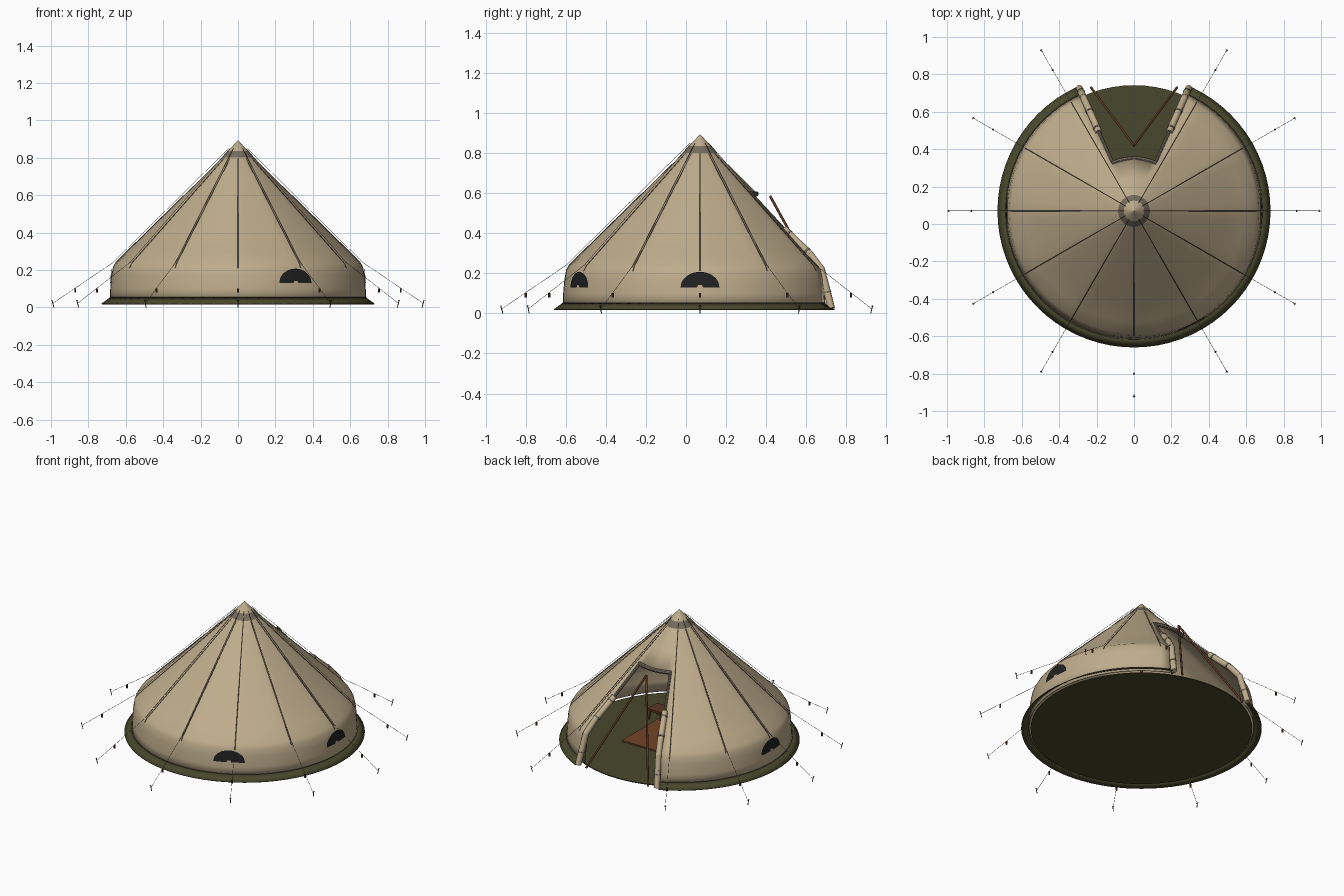
import bpy, bmesh
from math import sin, cos, radians, sqrt
from mathutils import Vector, Matrix

if "Cube" in bpy.data.objects:
    bpy.data.objects.remove(bpy.data.objects["Cube"])

CY = 0.07                      # tent axis
STEP = 5                       # degrees per segment
DOOR = (65, 115)               # door wedge, degrees


def material(name, rgb):
    m = bpy.data.materials.new(name)
    m.use_nodes = True
    m.diffuse_color = (*rgb, 1)
    bsdf = m.node_tree.nodes["Principled BSDF"]
    bsdf.inputs["Base Color"].default_value = (*rgb, 1)
    bsdf.inputs["Roughness"].default_value = 0.9
    return m


CANVAS = material("canvas tan", (0.52, 0.415, 0.265))
TRIM = material("shaded canvas", (0.18, 0.15, 0.11))
GREEN = material("olive groundsheet", (0.066, 0.064, 0.025))
ROPE = material("dark rope", (0.06, 0.05, 0.038))
BLACK = material("black mesh", (0.015, 0.015, 0.016))
WOOD = material("brown wood", (0.11, 0.04, 0.016))
RUG = material("rust rug", (0.17, 0.055, 0.02))


def polar(deg, r, z):
    a = radians(deg)
    return Vector((r * cos(a), CY + r * sin(a), z))


def finish(name, bm, mats, smooth=True):
    mesh = bpy.data.meshes.new(name)
    bm.to_mesh(mesh)
    bm.free()
    ob = bpy.data.objects.new(name, mesh)
    bpy.context.collection.objects.link(ob)
    for m in mats:
        mesh.materials.append(m)
    if smooth:
        bpy.ops.object.select_all(action='DESELECT')
        ob.select_set(True)
        bpy.context.view_layer.objects.active = ob
        bpy.ops.object.shade_smooth_by_angle(angle=radians(40))
    return ob


def revolve(name, profile, mats, door_below=0.0, thickness=0.0, sag=0.0, trim_rows=0):
    """Turn a profile round the axis, leaving the door open below a height."""
    bm = bmesh.new()
    rows = []
    for r, z in profile:
        row = []
        for d in range(0, 360, STEP):
            k = sag * abs(sin(radians(6 * d))) if 0.25 < z < 0.78 else 0
            row.append(bm.verts.new(polar(d, r * (1 - k), z)))
        rows.append(row)
    n = len(rows[0])
    for i in range(len(rows) - 1):
        for j in range(n):
            if DOOR[0] <= j * STEP < DOOR[1] and profile[i + 1][1] <= door_below:
                continue
            k = (j + 1) % n
            f = bm.faces.new((rows[i][j], rows[i][k], rows[i + 1][k], rows[i + 1][j]))
            f.material_index = 1 if i < trim_rows else 0
    loose = [v for v in bm.verts if not v.link_faces]
    bmesh.ops.delete(bm, geom=loose, context='VERTS')
    ob = finish(name, bm, mats)
    if thickness:
        mod = ob.modifiers.new("thickness", 'SOLIDIFY')
        mod.thickness, mod.offset = thickness, -1
    return ob


def rods(name, paths, radius, mat, sides=6, knobs=False):
    """Round bars along one or more paths, with optional ball joints."""
    bm = bmesh.new()
    for path in paths:
        for a, b in zip(path, path[1:]):
            d = b - a
            m = Matrix.Translation((a + b) / 2) @ d.to_track_quat('Z', 'Y').to_matrix().to_4x4()
            bmesh.ops.create_cone(bm, cap_ends=True, segments=sides, radius1=radius,
                                  radius2=radius, depth=d.length, matrix=m)
        for p in path[1:-1] if knobs else ():
            bmesh.ops.create_uvsphere(bm, u_segments=sides, v_segments=6, radius=radius,
                                      matrix=Matrix.Translation(p))
    return finish(name, bm, [mat])


def box(name, centre, size, mat):
    bm = bmesh.new()
    bmesh.ops.create_cube(bm, size=1, matrix=Matrix.Translation(centre) @ Matrix.Diagonal((*size, 1)))
    return finish(name, bm, [mat], False)


# Canvas wall and roof in one skin, open at the back
door_top = 0.605
revolve("canvas_shell",
        [(0.686, 0.03), (0.683, 0.1), (0.677, 0.17), (0.669, 0.212), (0.655, 0.237),
         (0.6, 0.291), (0.5, 0.389), (0.39, 0.497), (0.28, door_top), (0.18, 0.703),
         (0.085, 0.797), (0.002, 0.875)],
        [CANVAS], door_below=door_top, thickness=0.007, sag=0.022)

# Peak cap with a darker hem
revolve("peak_cap", [(0.085, 0.801), (0.055, 0.836), (0.03, 0.862), (0.001, 0.893)],
        [CANVAS, TRIM], trim_rows=1)

# Groundsheet and sloping mud skirt
revolve("mud_skirt", [(0.73, 0.02), (0.686, 0.052)], [GREEN], door_below=1, thickness=0.004)
bm = bmesh.new()
bmesh.ops.create_cone(bm, cap_ends=True, segments=72, radius1=0.672, radius2=0.672,
                      depth=0.006, matrix=Matrix.Translation((0, CY, 0.021)))
finish("groundsheet", bm, [GREEN])

# Hem line where the wall meets the skirt
rods("wall_hem", [[polar(d, 0.686, 0.053) for d in range(DOOR[1], DOOR[0] + 361, STEP)]],
     0.0016, ROPE, 5)

# Seams, guy ropes, sliders and pegs; none over the door
angles = [d for d in range(0, 360, 30) if d != 90]
rods("roof_seams", [[polar(d, 0.085, 0.797), polar(d, 0.655, 0.237), polar(d, 0.669, 0.212)]
                    for d in angles], 0.0017, ROPE, 5)
rods("reinforced_seams", [[polar(d, 0.29, 0.596), polar(d, 0.655, 0.238)]
                          for d in (0, 180, 270)], 0.003, ROPE, 5)
rods("guy_ropes", [[polar(d, 0.05, 0.85), polar(d, 0.668, 0.24), polar(d, 0.99, 0.022)]
                   for d in angles], 0.001, ROPE, 5)
rods("rope_sliders", [[polar(d, 0.87, 0.08), polar(d, 0.87, 0.102)] for d in angles],
     0.006, WOOD)
rods("pegs", [[polar(d, 0.984, 0.0), polar(d, 0.995, 0.04)] for d in angles], 0.0024, BLACK)
rods("peg_hooks", [[polar(d - 0.4, 0.993, 0.036), polar(d + 0.4, 0.993, 0.036)]
                   for d in angles], 0.002, BLACK)

# Half-round mesh windows, curved with the wall, with a small notch at the sill
for name, mid in (("left_window", 0), ("front_window", 297), ("right_window", 180)):
    bm = bmesh.new()
    cols = []
    for i in range(-20, 21):
        t = i / 20
        low = 0.142 if abs(i) < 3 else 0.13
        high = max(low, 0.13 + 0.077 * sqrt(1 - t * t))
        cols.append([bm.verts.new(polar(mid + 8.2 * t, 0.69 - 0.08 * (z - 0.05), z))
                     for z in (low, (low + high) / 2, high)])
    for a, b in zip(cols, cols[1:]):
        for k in (0, 1):
            bm.faces.new((a[k], b[k], b[k + 1], a[k + 1]))
    bmesh.ops.remove_doubles(bm, verts=bm.verts, dist=0.0001)
    finish(name, bm, [BLACK], False)

# Door flaps: thin bound edge above, rolled canvas tied with straps below
for name, side in (("left", 1), ("right", -1)):
    d = 90 - side * 24
    rods(name + "_door_edge", [[polar(d, 0.283, 0.593), polar(d, 0.655, 0.228),
                                polar(d, 0.678, 0.03)]], 0.009, TRIM, 8, knobs=True)
    path = [polar(d, 0.46, 0.42), polar(d, 0.6, 0.295), polar(d, 0.662, 0.22),
            polar(d, 0.688, 0.13), polar(d, 0.717, 0.025)]
    rods(name + "_rolled_flap", [path], 0.019, CANVAS, 10, knobs=True)
    ties = [(path[0], path[1], 0.15), (path[0], path[1], 0.85), (path[3], path[4], 0.2)]
    rods(name + "_flap_straps", [[a.lerp(b, t), a.lerp(b, t + 0.06)] for a, b, t in ties],
         0.0212, TRIM, 10)

# Rolled header above the door
rods("door_header", [[polar(d, 0.28, 0.596) for d in range(DOOR[0], DOOR[1] + 1, STEP)]],
     0.013, TRIM, 8, knobs=True)

# Door frame poles and the centre pole
peak = Vector((0, 0.42, 0.585))
rods("door_poles", [[peak, Vector((s * 0.23, 0.73, 0.02))] for s in (-1, 1)], 0.0065, WOOD, 10)
rods("centre_pole", [[Vector((0, CY, 0.02)), Vector((0, CY, 0.87))]], 0.01, WOOD, 10)

# Rug and a small stool inside
box("rug", (0, 0.1, 0.026), (0.53, 0.4, 0.012), RUG)
stool = Vector((0.27, -0.1, 0))
box("stool_seat", stool + Vector((0, 0, 0.09)), (0.1, 0.1, 0.014), WOOD)
rods("stool_legs", [[stool + Vector((x, y, 0.022)), stool + Vector((x * 0.8, y * 0.8, 0.085))]
                    for x in (-0.045, 0.045) for y in (-0.045, 0.045)], 0.006, WOOD)
